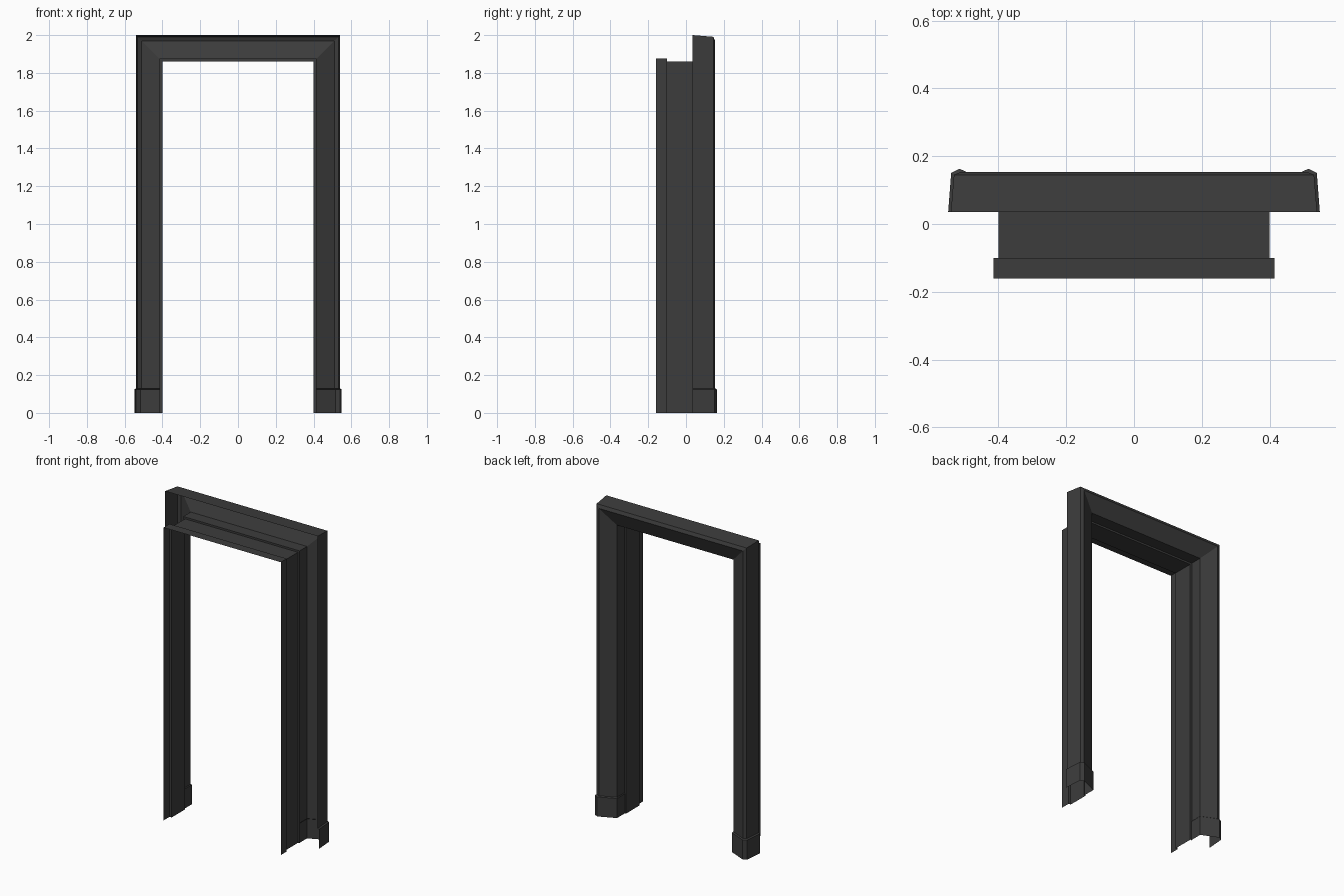
import bpy

if "Cube" in bpy.data.objects:
    bpy.data.objects.remove(bpy.data.objects["Cube"])

HALF_W, OPEN_H = 0.40, 1.86   # clear opening
PLINTH_H = 0.13

# Cross-sections: (distance outward from the opening, y)
JAMB = [(0.015, -0.16), (0.015, -0.10), (0.0, -0.10), (0.0, 0.035), (0.012, 0.035)]
CASING = [(0.012, 0.035), (0.012, 0.11), (0.11, 0.154), (0.131, 0.145), (0.14, 0.035)]
PLINTH = [(0.008, 0.035), (0.008, 0.116), (0.115, 0.163), (0.139, 0.151), (0.148, 0.035)]

mat = bpy.data.materials.new("dark_grey")
mat.diffuse_color = (0.045, 0.045, 0.045, 1)
mat.use_nodes = True
mat.node_tree.nodes["Principled BSDF"].inputs["Base Color"].default_value = mat.diffuse_color


def row(profile, side, z=None):
    """One profile section; z=None puts it on the mitred top corner."""
    return [(side * (HALF_W + d), y, OPEN_H + d if z is None else z) for d, y in profile]


def skin(name, rows):
    """Join successive sections with quads."""
    n = len(rows[0])
    verts = [p for r in rows for p in r]
    faces = [(k * n + i, k * n + i + 1, (k + 1) * n + i + 1, (k + 1) * n + i)
             for k in range(len(rows) - 1) for i in range(n - 1)]
    mesh = bpy.data.meshes.new(name)
    mesh.from_pydata(verts, [], faces)
    mesh.materials.append(mat)
    obj = bpy.data.objects.new(name, mesh)
    bpy.context.collection.objects.link(obj)


def frame(name, profile, z0):
    skin(name, [row(profile, -1, z0), row(profile, -1), row(profile, 1), row(profile, 1, z0)])


# Stepped lining of the opening and the moulded trim around it
frame("door_jamb", JAMB, 0.0)
frame("door_casing", CASING, PLINTH_H)

# Plinth blocks at the feet, easing back into the casing
for side, label in ((-1, "left"), (1, "right")):
    rows = [row(PLINTH, side, 0.0), row(PLINTH, side, PLINTH_H - 0.005),
            row(CASING, side, PLINTH_H)]
    skin(f"plinth_block_{label}", rows if side < 0 else rows[::-1])
